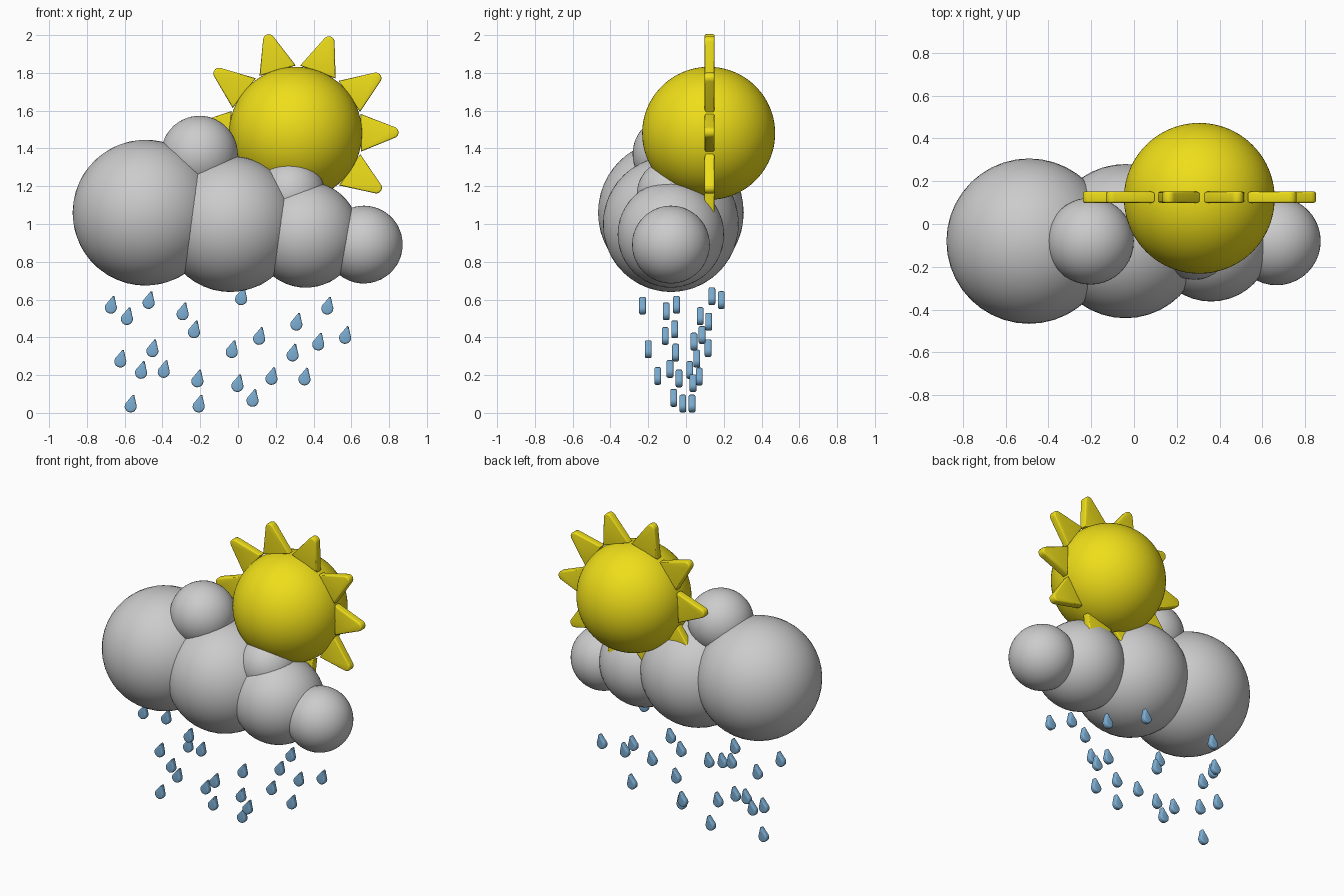
import bpy, bmesh, math
from mathutils import Matrix, Vector

if "Cube" in bpy.data.objects:
    bpy.data.objects.remove(bpy.data.objects["Cube"])


def material(name, color):
    m = bpy.data.materials.new(name)
    m.diffuse_color = color
    m.use_nodes = True
    m.node_tree.nodes["Principled BSDF"].inputs["Base Color"].default_value = m.diffuse_color
    return m


yellow = material("sun_yellow", (0.86, 0.73, 0.01, 1))
blue = material("rain_blue", (0.2, 0.42, 0.65, 1))


def add_object(name, mesh, location=(0, 0, 0)):
    ob = bpy.data.objects.new(name, mesh)
    bpy.context.collection.objects.link(ob)
    ob.location = location
    return ob


def ball(name, center, radius, subdivisions, mat=None):
    bm = bmesh.new()
    bmesh.ops.create_icosphere(bm, subdivisions=subdivisions, radius=radius)
    for f in bm.faces:
        f.smooth = True
    mesh = bpy.data.meshes.new(name)
    bm.to_mesh(mesh)
    bm.free()
    if mat:
        mesh.materials.append(mat)
    return add_object(name, mesh, center)


def plate(name, outline, thickness, bevel, mat):
    """Extrude an (x, z) outline along y and round its rims."""
    bm = bmesh.new()
    face = bm.faces.new([bm.verts.new((x, -thickness / 2, z)) for x, z in outline])
    ext = bmesh.ops.extrude_face_region(bm, geom=[face])
    moved = [v for v in ext["geom"] if isinstance(v, bmesh.types.BMVert)]
    bmesh.ops.translate(bm, verts=moved, vec=(0, thickness, 0))
    bmesh.ops.recalc_face_normals(bm, faces=bm.faces)
    rims = [e for e in bm.edges if abs(e.verts[0].co.y - e.verts[1].co.y) < 1e-6]
    bmesh.ops.bevel(bm, geom=rims, offset=bevel, segments=3, profile=0.5, affect='EDGES')
    for f in bm.faces:
        f.smooth = True
    mesh = bpy.data.meshes.new(name)
    bm.to_mesh(mesh)
    bm.free()
    mesh.set_sharp_from_angle(angle=math.radians(35))
    mesh.materials.append(mat)
    return mesh


# Cloud puffs: x, z, radius
puffs = [(-0.49, 1.06, 0.386), (-0.04, 1.0, 0.36), (0.36, 0.945, 0.282),
         (0.666, 0.891, 0.206), (-0.204, 1.37, 0.203), (0.28, 1.16, 0.18)]
for i, (x, z, r) in enumerate(puffs):
    ball(f"cloud_puff_{i + 1}", (x, -0.08, z), r, 4)

# Sun ball
sun = Vector((0.305, 0.12, 1.48))
ball("sun_ball", sun, 0.352, 5, yellow)

# Sun rays: tapered plates with rounded tips, pointing along +x before turning
tip = [(0.515 + 0.03 * math.cos(math.radians(a)), 0.03 * math.sin(math.radians(a)))
       for a in range(-70, 71, 20)]
ray_mesh = plate("sun_ray", [(0.345, 0.1), (0.345, -0.1)] + tip, 0.052, 0.009, yellow)
for i, a in enumerate([-34, 0.5, 34.5, 70, 106, 142, 177, 213, 249, 285]):
    ray = add_object(f"sun_ray_{i + 1}", ray_mesh, (sun.x, 0.125, sun.z))
    ray.rotation_euler = (0, -math.radians(a), 0)

# Raindrops: teardrop outline with its tip leaning to the right
drop = [(0.032 * math.cos(math.radians(a)), 0.032 * math.sin(math.radians(a)) - 0.013)
        for a in range(140, 401, 20)]
drop += [(0.014, 0.029), (0.004, 0.05), (-0.004, 0.05), (-0.014, 0.029)]
drop_mesh = plate("rain_drop", drop, 0.036, 0.009, blue)
drop_mesh.transform(Matrix.Rotation(math.radians(14), 4, 'Y'))
drops = [(-0.67, -0.05, 0.57), (-0.585, 0.075, 0.51), (-0.47, 0.187, 0.595),
         (-0.29, -0.105, 0.535), (-0.23, -0.06, 0.44), (0.02, 0.137, 0.615),
         (-0.62, 0.057, 0.285), (-0.45, 0.117, 0.34), (-0.51, 0.02, 0.225),
         (-0.39, -0.085, 0.23), (-0.565, -0.017, 0.047), (-0.212, -0.037, 0.18),
         (-0.205, 0.032, 0.047), (-0.03, -0.2, 0.335), (0, 0.037, 0.155),
         (0.08, -0.065, 0.077), (0.115, -0.11, 0.405), (0.18, -0.15, 0.193),
         (0.312, 0.12, 0.48), (0.292, -0.055, 0.317), (0.355, 0.07, 0.19),
         (0.428, 0.042, 0.375), (0.476, -0.23, 0.565), (0.57, 0.085, 0.41)]
for i, p in enumerate(drops):
    add_object(f"rain_drop_{i + 1}", drop_mesh, p)
